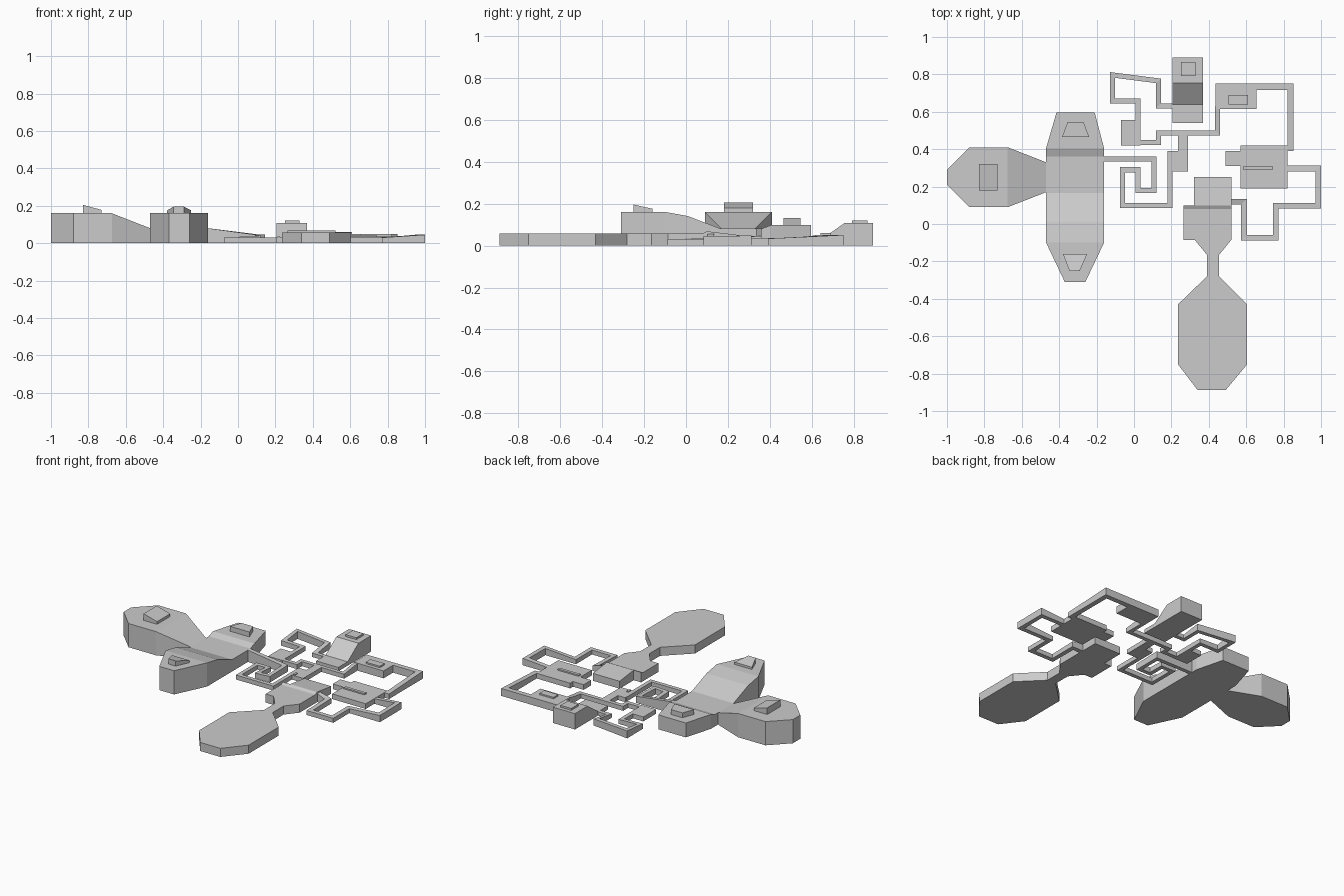
import bpy, bmesh
from mathutils import Vector

cube = bpy.data.objects.get("Cube")
if cube:
    bpy.data.objects.remove(cube)

grey = bpy.data.materials.new("plain_grey")
grey.use_nodes = True
grey.diffuse_color = (0.6, 0.6, 0.6, 1)
grey.node_tree.nodes["Principled BSDF"].inputs["Base Color"].default_value = (0.6, 0.6, 0.6, 1)


def finish(name, bm):
    bmesh.ops.recalc_face_normals(bm, faces=bm.faces)
    mesh = bpy.data.meshes.new(name)
    bm.to_mesh(mesh)
    bm.free()
    mesh.materials.append(grey)
    bpy.context.collection.objects.link(bpy.data.objects.new(name, mesh))


def height_at(profile, t):
    if t <= profile[0][0]:
        return profile[0][1]
    for (a, za), (b, zb) in zip(profile, profile[1:]):
        if t <= b:
            return za + (zb - za) * (t - a) / (b - a)
    return profile[-1][1]


def slab(name, outline, profile, axis=1, base=0.0):
    """Raise a floor outline to a roof that follows a height profile along one axis."""
    if not isinstance(profile, list):
        profile = [(0, profile)]
    bm = bmesh.new()
    bm.faces.new([bm.verts.new((x, y, base)) for x, y in outline])
    direction = Vector((1, 0, 0)) if axis == 0 else Vector((0, 1, 0))
    for t, _ in profile:
        if len(profile) > 1:
            bmesh.ops.bisect_plane(bm, geom=bm.verts[:] + bm.edges[:] + bm.faces[:],
                                   plane_co=direction * t, plane_no=direction)
    raised = bmesh.ops.extrude_face_region(bm, geom=bm.faces[:], use_keep_orig=True)
    for v in raised["geom"]:
        if isinstance(v, bmesh.types.BMVert):
            v.co.z = height_at(profile, v.co[axis])
    finish(name, bm)


def rect(x0, x1, y0, y1):
    return [(x0, y0), (x1, y0), (x1, y1), (x0, y1)]


def corridor(name, path, width=0.027):
    """Mitred rectangular passage along points of x, y and roof height."""
    bm = bmesh.new()
    pts = [Vector(p[:2]) for p in path]
    dirs = [(b - a).normalized() for a, b in zip(pts, pts[1:])]
    rings = []
    for i, p in enumerate(pts):
        d0, d1 = dirs[max(i - 1, 0)], dirs[min(i, len(dirs) - 1)]
        n0, n1 = Vector((-d0.y, d0.x)), Vector((-d1.y, d1.x))
        off = (n0 + n1) / (1 + n0.dot(n1)) * width / 2
        l, r, z = p + off, p - off, path[i][2]
        rings.append([bm.verts.new(c) for c in
                      ((*l, 0), (*r, 0), (*r, z), (*l, z))])
    for a, b in zip(rings, rings[1:]):
        for k in range(4):
            bm.faces.new((a[k], a[k - 1], b[k - 1], b[k]))
    bm.faces.new(rings[0])
    bm.faces.new(rings[-1])
    finish(name, bm)


# Large western halls
slab("west_hall", [(-1, .29), (-1, .21), (-.88, .09), (-.675, .09), (-.47, .17),
                   (-.47, .33), (-.675, .41), (-.88, .41)],
     [(-.675, .16), (-.47, .08)], axis=0)
slab("west_hall_hatch", rect(-.83, -.73, .18, .32), [(-.83, .205), (-.73, .178)], axis=0, base=.15)
slab("long_hall", [(-.37, -.31), (-.26, -.31), (-.16, -.10), (-.16, .405), (-.21, .595),
                   (-.415, .595), (-.47, .405), (-.47, -.10)],
     [(-.10, .16), (.01, .14), (.165, .08), (.36, .08), (.405, .097)])
slab("long_hall_south_hatch", [(-.345, -.25), (-.29, -.25), (-.25, -.16), (-.38, -.16)],
     [(-.25, .195), (-.16, .175)], base=.15)
slab("long_hall_north_hatch", [(-.385, .465), (-.24, .465), (-.27, .545), (-.355, .545)],
     .13, base=.09)

# Southern octagon hall with its neck and entry room
slab("south_hall", [(.32, .25), (.52, .25), (.52, -.085), (.455, -.165), (.455, -.28),
                    (.605, -.43), (.605, -.75), (.49, -.888), (.34, -.888), (.235, -.75),
                    (.235, -.43), (.39, -.28), (.39, -.165), (.325, -.085), (.265, -.085),
                    (.265, .1), (.32, .1)],
     [(.08, .058), (.1, .068), (.25, .05)])

# Northern building with ramp
slab("north_building", rect(.205, .37, .54, .89), [(.64, .026), (.755, .107)])
slab("north_hatch", rect(.25, .33, .79, .865), .12, base=.1)

# Small rooms
slab("northeast_room", rect(.435, .655, .615, .75), .05)
slab("northeast_room_hatch", rect(.505, .61, .64, .69), .06, base=.045)
slab("east_room", [(.49, .31), (.57, .31), (.57, .19), (.82, .19), (.82, .42),
                   (.57, .42), (.57, .39), (.49, .39)], .035)
slab("east_room_ridge", rect(.585, .74, .29, .31), .044, base=.03)
slab("centre_room", [(.18, .37), (.205, .37), (.205, .28), (.29, .28), (.29, .475),
                     (.235, .475), (.235, .39), (.18, .39)], .03)
slab("centre_room_plate", rect(.21, .225, .285, .315), .036, base=.029)
slab("northwest_room", rect(-.07, .01, .42, .555), .03)

# Linking corridors
corridor("spiral_corridor", [(-.16, .347, .08), (.107, .347, .045), (.107, .18, .04),
                             (.022, .18, .035), (.022, .29, .03), (-.062, .29, .03),
                             (-.062, .098, .03), (.192, .098, .03), (.192, .38, .03)])
corridor("centre_corridor", [(.0, .435, .03), (.132, .435, .03), (.132, .487, .03),
                             (.447, .487, .03), (.447, .63, .05)])
corridor("northwest_loop", [(.022, .42, .03), (.022, .657, .03), (-.116, .657, .035),
                            (-.116, .797, .05), (.132, .765, .045), (.132, .632, .026),
                            (.21, .632, .026)])
corridor("northeast_corridor", [(.65, .733, .05), (.837, .733, .05), (.837, .39, .033)], .034)
corridor("east_loop", [(.81, .297, .033), (.985, .297, .047), (.985, .098, .045),
                       (.757, .098, .03), (.757, -.073, .03), (.588, -.073, .03),
                       (.588, .118, .035), (.515, .118, .058)], .03)
